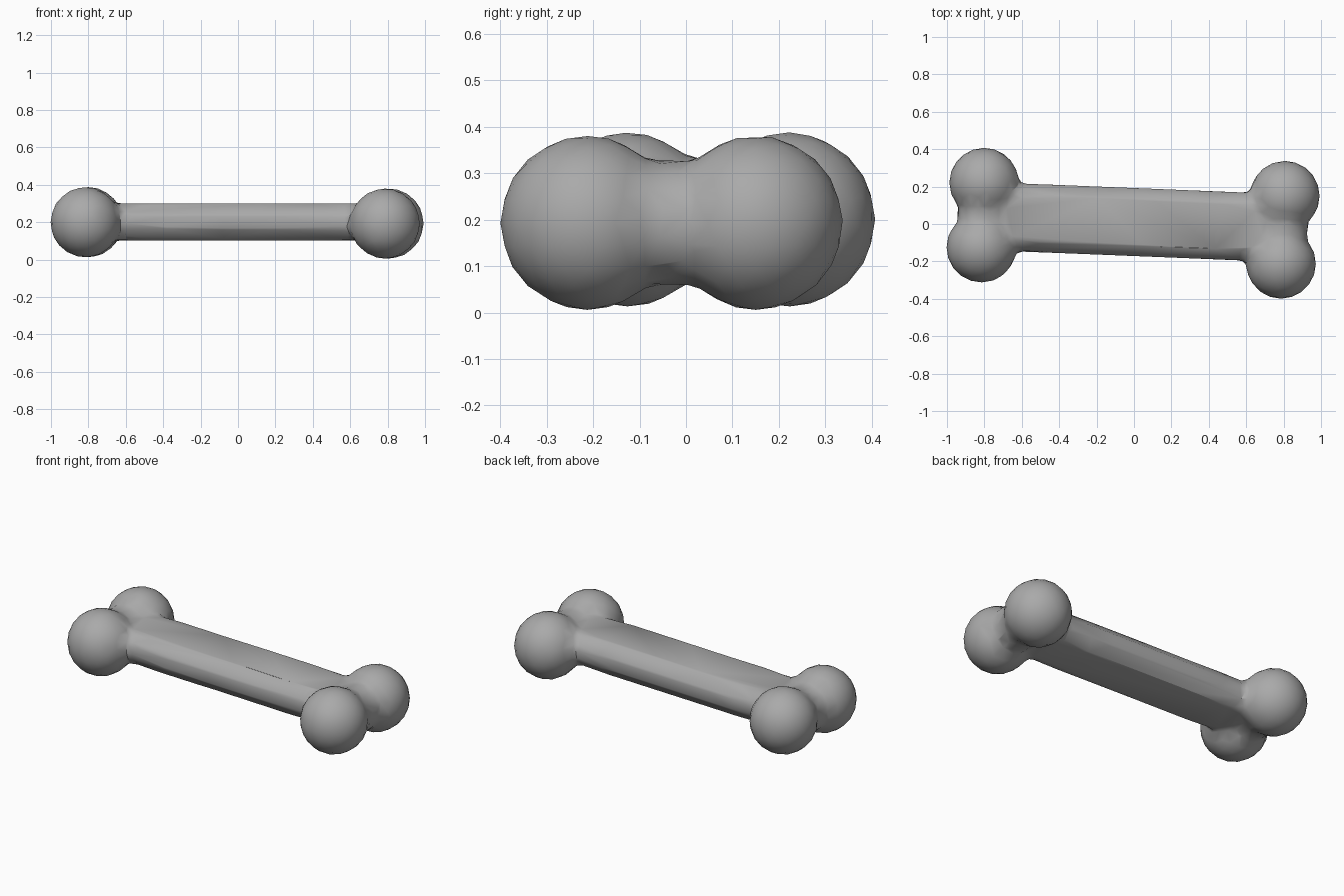
import bpy, bmesh, math
from mathutils import Vector, Matrix

cube = bpy.data.objects.get("Cube")
if cube:
    bpy.data.objects.remove(cube, do_unlink=True)

mat = bpy.data.materials.new("bone grey")
mat.use_nodes = True
GREY = (0.4, 0.4, 0.4, 1)
mat.diffuse_color = GREY
mat.node_tree.nodes["Principled BSDF"].inputs["Base Color"].default_value = GREY

bm = bmesh.new()


def knob(centre, radius):
    bmesh.ops.create_icosphere(bm, subdivisions=3, radius=radius,
                               matrix=Matrix.Translation(centre))


def bridge(a, b, radius):
    # cylinder joining a pair of knobs
    d = b - a
    m = Matrix.Translation((a + b) / 2) @ d.to_track_quat('Z', 'Y').to_matrix().to_4x4()
    bmesh.ops.create_cone(bm, cap_ends=True, segments=24, radius1=radius,
                          radius2=radius, depth=d.length, matrix=m)


# Two knobs at each end with a narrower bridge between them
ends = [(Vector((-0.80, 0.22, 0.2)), Vector((-0.815, -0.125, 0.2))),
        (Vector((0.805, 0.15, 0.193)), Vector((0.785, -0.212, 0.193)))]
for a, b in ends:
    knob(a, 0.188)
    knob(b, 0.188)
    bridge(a, b, 0.135)

# Flattened eight-sided shaft, slightly skewed along its length
quarter = [(0.182, 0.035), (0.125, 0.099)]
section = quarter + [(-y, z) for y, z in reversed(quarter)]
section += [(-y, -z) for y, z in section]
rings = [[bm.verts.new((x, y + cy, z + 0.202)) for y, z in section]
         for x, cy in ((-0.8, 0.043), (0.8, -0.022))]
n = len(section)
for i in range(n):
    j = (i + 1) % n
    bm.faces.new((rings[0][i], rings[0][j], rings[1][j], rings[1][i]))
bm.faces.new(rings[0])
bm.faces.new(rings[1])
bmesh.ops.recalc_face_normals(bm, faces=bm.faces[:])

mesh = bpy.data.meshes.new("bone")
bm.to_mesh(mesh)
bm.free()
bone = bpy.data.objects.new("bone", mesh)
bpy.context.collection.objects.link(bone)
bpy.context.view_layer.objects.active = bone
bone.select_set(True)


def apply(kind, **settings):
    mod = bone.modifiers.new(kind.lower(), kind)
    for key, value in settings.items():
        setattr(mod, key, value)
    bpy.ops.object.modifier_apply(modifier=mod.name)


# Fuse all parts into one skin
apply('REMESH', mode='VOXEL', voxel_size=0.012)

# Soften only the necks and the creases between knobs
group = bone.vertex_groups.new(name="joints")
for v in bone.data.vertices:
    neck = max(0, 1 - abs(abs(v.co.x) - 0.62) / 0.14)
    a, b = ends[v.co.x > 0]
    crease = max(0, 1 - abs(v.co.y - (a.y + b.y) / 2) / 0.12) if abs(v.co.x) > 0.62 else 0
    group.add([v.index], min(1, 1.5 * max(neck, crease)), 'REPLACE')
apply('SMOOTH', factor=0.5, iterations=24, vertex_group="joints")
apply('SMOOTH', factor=0.5, iterations=2)

# Reduce to broad facets
apply('DECIMATE', ratio=1400 / (2 * len(bone.data.polygons)))
bone.data.materials.clear()
bone.data.materials.append(mat)
bpy.ops.object.shade_smooth_by_angle(angle=math.radians(35))
